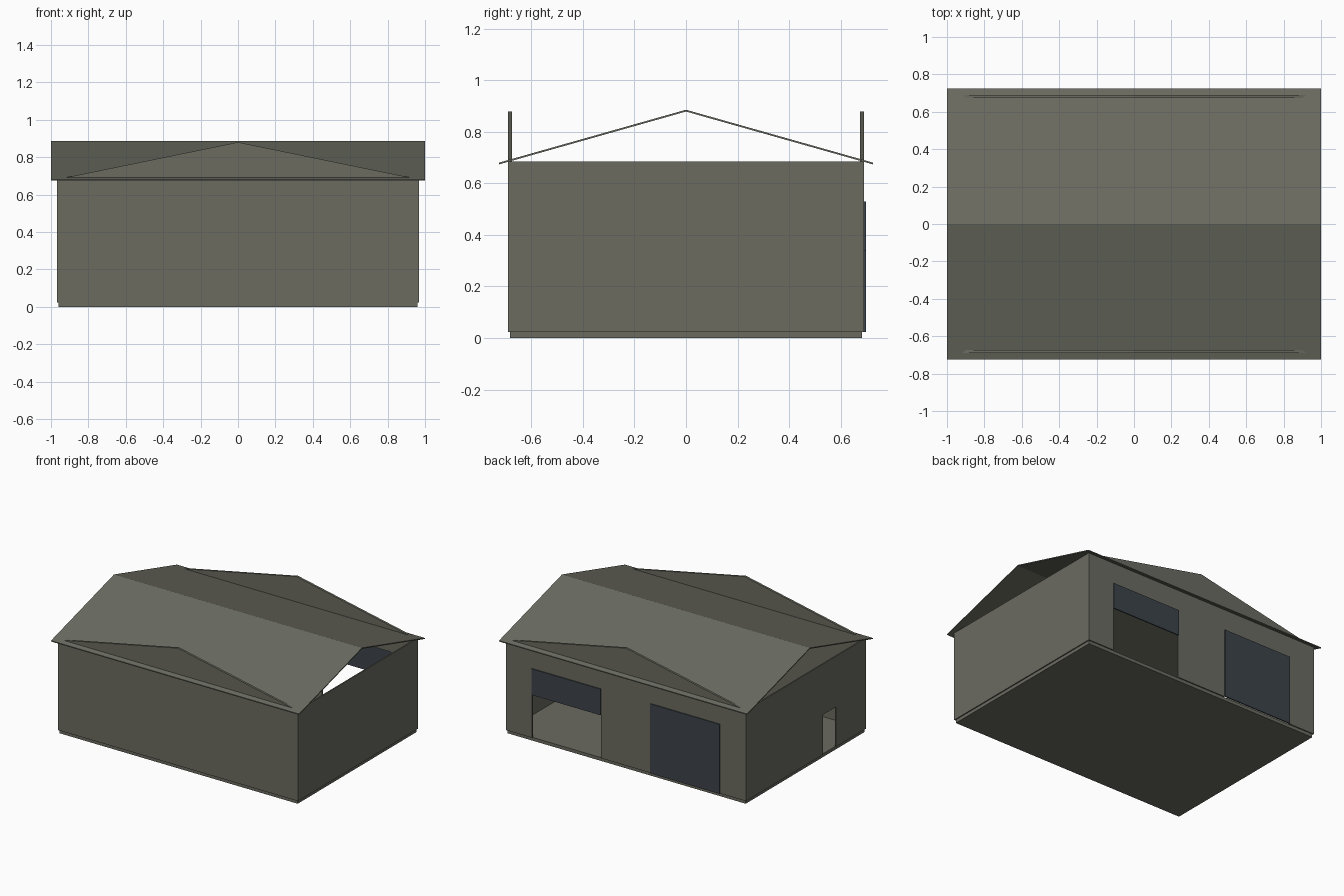
import bpy
import bmesh
from mathutils import Vector

cube = bpy.data.objects.get("Cube")
if cube:
    bpy.data.objects.remove(cube, do_unlink=True)


def make_material(name, colour):
    m = bpy.data.materials.new(name)
    m.use_nodes = True
    m.diffuse_color = colour
    m.node_tree.nodes["Principled BSDF"].inputs["Base Color"].default_value = colour
    return m


GREY = make_material("olive grey", (0.145, 0.147, 0.118, 1))
BLUE = make_material("slate blue", (0.046, 0.058, 0.071, 1))


def prism(name, outline, axis, start, end, material=GREY):
    """Extrude an outline of (horizontal, z) points along x or y."""
    def place(u, z, d):
        return Vector((d, u, z)) if axis == "x" else Vector((u, d, z))

    bm = bmesh.new()
    face = bm.faces.new([bm.verts.new(place(u, z, start)) for u, z in outline])
    moved = bmesh.ops.extrude_face_region(bm, geom=[face], use_keep_orig=True)
    verts = [g for g in moved["geom"] if isinstance(g, bmesh.types.BMVert)]
    bmesh.ops.translate(bm, verts=verts, vec=place(0, 0, end - start))
    bmesh.ops.recalc_face_normals(bm, faces=bm.faces)
    mesh = bpy.data.meshes.new(name)
    bm.to_mesh(mesh)
    bm.free()
    mesh.materials.append(material)
    obj = bpy.data.objects.new(name, mesh)
    bpy.context.collection.objects.link(obj)
    return obj


def rect(u0, u1, z0, z1):
    return [(u0, z0), (u1, z0), (u1, z1), (u0, z1)]


def wall_outline(half, openings=()):
    """Wall rectangle with doorways cut up from its lower edge, in order."""
    points = [(-half, BASE)]
    for u0, u1, top in openings:
        points += [(u0, BASE), (u0, top), (u1, top), (u1, BASE)]
    return points + [(half, BASE), (half, TOP), (-half, TOP)]


BASE, TOP = 0.024, 0.685
WX, WY, T = 0.968, 0.691, 0.009
DOOR_TOP, DOOR_IN, DOOR_OUT = 0.53, 0.2, 0.757

# Floor slab
prism("floor_slab", rect(-0.96, 0.96, 0, BASE), "y", -0.683, 0.683)

# Walls, with two vehicle doorways at the back and one side doorway
prism("front_wall", wall_outline(WX), "y", -WY, -WY + T)
prism("back_wall", wall_outline(WX, [(-DOOR_OUT, -DOOR_IN, DOOR_TOP),
                                     (DOOR_IN, DOOR_OUT, DOOR_TOP)]), "y", WY - T, WY)
prism("left_wall", wall_outline(WY - T), "x", WX - T, WX)
prism("right_wall", wall_outline(WY - T, [(-0.345, -0.195, 0.315)]), "x", -WX, -WX + T)

# Vehicle doors: one closed, one raised
prism("closed_door", rect(-DOOR_OUT, -DOOR_IN, BASE, DOOR_TOP), "y", WY - 0.001, 0.698, BLUE)
prism("raised_door", rect(DOOR_IN, DOOR_OUT, 0.34, DOOR_TOP), "y", WY - 0.001, 0.698, BLUE)

# Thin pitched roof, open at both ends
prism("roof", [(-0.725, 0.681), (0, 0.886), (0.725, 0.681),
               (0.725, 0.674), (0, 0.879), (-0.725, 0.674)], "x", -1, 1)

# Upright triangular gables above the long walls
for name, side in (("front_gable", -1), ("back_gable", 1)):
    prism(name, [(-0.945, 0.686), (0.945, 0.686), (0, 0.88)], "y", side * 0.675, side * WY)
